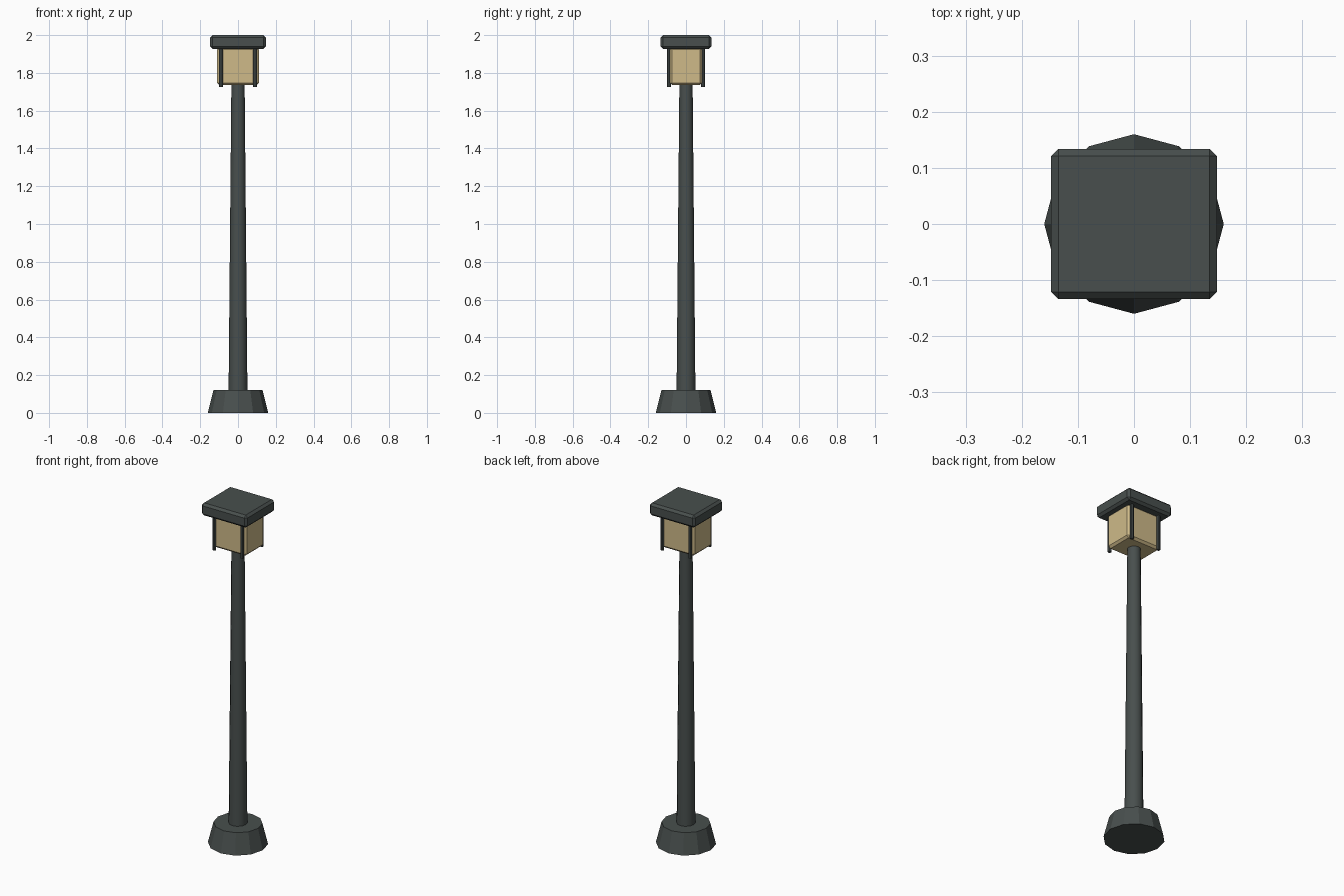
import bpy

if "Cube" in bpy.data.objects:
    bpy.data.objects.remove(bpy.data.objects["Cube"])


def material(name, color):
    m = bpy.data.materials.new(name)
    m.diffuse_color = (*color, 1)
    m.use_nodes = True
    m.node_tree.nodes["Principled BSDF"].inputs["Base Color"].default_value = m.diffuse_color
    return m


IRON = material("dark_iron", (0.065, 0.078, 0.075))
GLOW = material("warm_glass", (0.62, 0.49, 0.25))


def finish(name, mat):
    ob = bpy.context.object
    ob.name = name
    ob.data.materials.append(mat)
    return ob


def cone(name, r1, r2, z0, z1, sides, x=0, y=0):
    bpy.ops.mesh.primitive_cone_add(vertices=sides, radius1=r1, radius2=r2,
                                    depth=z1 - z0, location=(x, y, (z0 + z1) / 2))
    return finish(name, IRON)


def chamfered_box(name, sx, sy, z0, z1, bevel, mat):
    bpy.ops.mesh.primitive_cube_add(size=1, location=(0, 0, (z0 + z1) / 2))
    ob = finish(name, mat)
    ob.scale = (sx, sy, z1 - z0)
    bpy.ops.object.transform_apply(location=False, rotation=False, scale=True)
    mod = ob.modifiers.new("chamfer", 'BEVEL')
    mod.width = bevel
    mod.segments = 1
    return ob


# Foot and tapered pole
cone("base", 0.16, 0.13, 0, 0.12, 12)
pole = cone("pole", 0.05, 0.035, 0.10, 1.75, 12)
bpy.ops.object.shade_smooth_by_angle()

# Lantern: glass, roof and corner bars
chamfered_box("lantern_glass", 0.22, 0.17, 1.735, 1.935, 0.012, GLOW)
chamfered_box("lantern_roof", 0.295, 0.268, 1.927, 2.0, 0.013, IRON)
for sx, side in ((-1, "left"), (1, "right")):
    for sy, end in ((-1, "front"), (1, "back")):
        cone(f"{end}_{side}_bar", 0.01, 0.01, 1.725, 1.94, 8, sx * 0.09, sy * 0.09)
